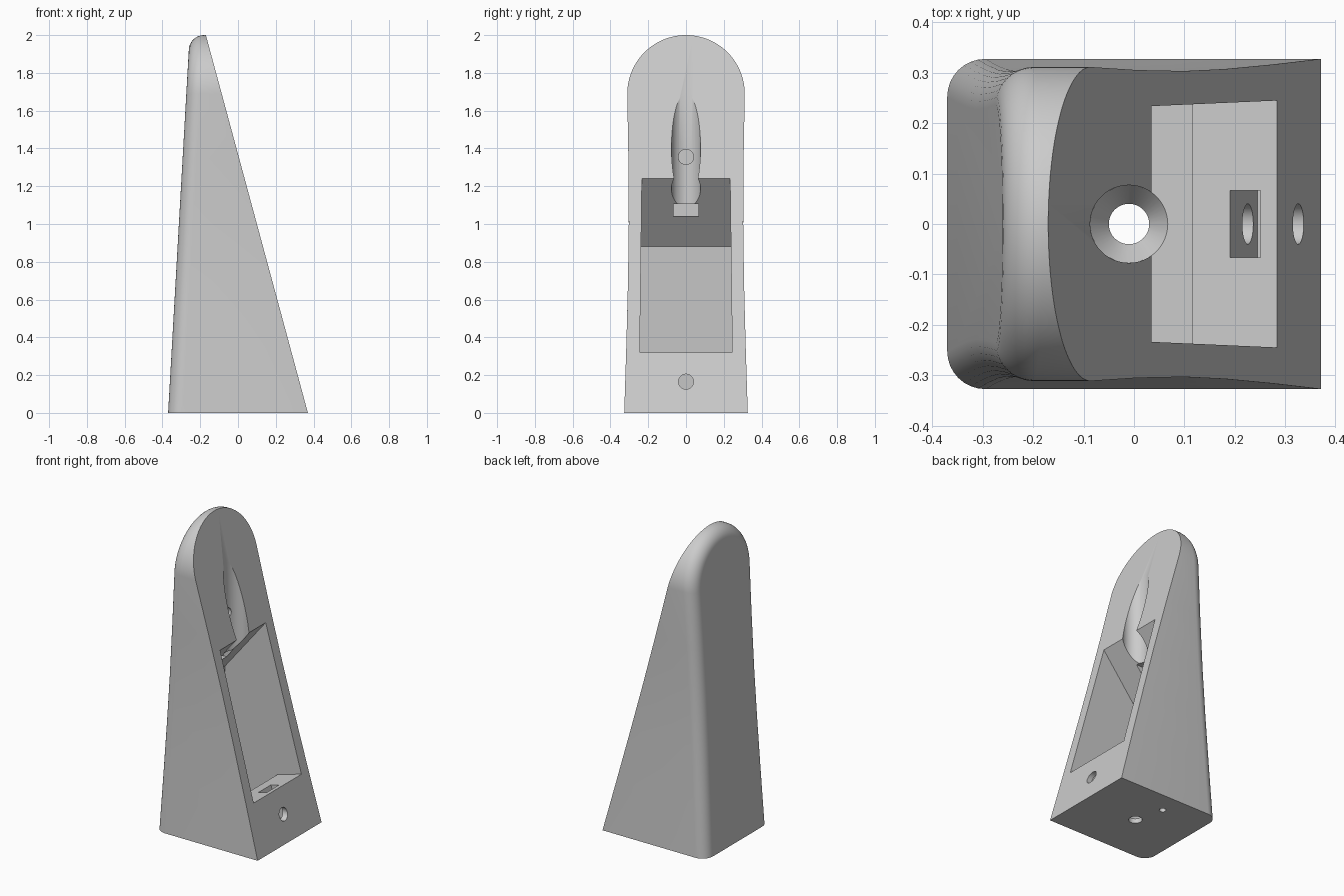
import bpy, bmesh, math
from mathutils import Vector

if "Cube" in bpy.data.objects:
    bpy.data.objects.remove(bpy.data.objects["Cube"], do_unlink=True)

grey = bpy.data.materials.new("plain grey")
grey.use_nodes = True
grey.diffuse_color = (0.6, 0.6, 0.6, 1)
grey.node_tree.nodes["Principled BSDF"].inputs["Base Color"].default_value = (0.6, 0.6, 0.6, 1)


def prism(bm, points, offset):
    """Extrude a closed 3D polygon along an offset."""
    face = bm.faces.new([bm.verts.new(p) for p in points])
    out = bmesh.ops.extrude_face_region(bm, geom=[face], use_keep_orig=True)
    verts = [v for v in out["geom"] if isinstance(v, bmesh.types.BMVert)]
    bmesh.ops.translate(bm, verts=verts, vec=offset)
    bmesh.ops.recalc_face_normals(bm, faces=bm.faces[:])


def make_object(name, bm):
    mesh = bpy.data.meshes.new(name)
    bm.to_mesh(mesh)
    bm.free()
    mesh.materials.append(grey)
    obj = bpy.data.objects.new(name, mesh)
    bpy.context.collection.objects.link(obj)
    return obj


def side_prism(name, profile, half_width):
    """Profile in x, z extruded symmetrically across y."""
    bm = bmesh.new()
    prism(bm, [(x, -half_width, z) for x, z in profile], (0, 2 * half_width, 0))
    return make_object(name, bm)


def lathe(name, profile, x, y, segments=48):
    """Closed solid from (radius, z) rings about a vertical axis."""
    bm = bmesh.new()
    rings = []
    for r, z in profile:
        angles = [2 * math.pi * i / segments for i in range(segments)]
        rings.append([bm.verts.new((x + r * math.cos(a), y + r * math.sin(a), z)) for a in angles])
    for low, high in zip(rings, rings[1:]):
        for i in range(segments):
            j = (i + 1) % segments
            bm.faces.new((low[i], low[j], high[j], high[i]))
    bm.faces.new(rings[0][::-1])
    bm.faces.new(rings[-1])
    bmesh.ops.recalc_face_normals(bm, faces=bm.faces[:])
    return make_object(name, bm)


def bore(name, z, x_start, x_end, radius):
    """Horizontal round drill along x."""
    bm = bmesh.new()
    angles = [2 * math.pi * i / 32 for i in range(32)]
    prism(bm, [(x_start, radius * math.cos(a), z + radius * math.sin(a)) for a in angles],
          (x_end - x_start, 0, 0))
    return make_object(name, bm)


# Body: arched outline with gently waisted sides
sides = [(0.327, 0), (0.316, 0.35), (0.307, 0.7), (0.303, 1.0), (0.305, 1.35)]
radius, centre = 0.311, 1.689
arch = [(radius * math.cos(a), centre + radius * math.sin(a))
        for a in (math.pi * i / 48 for i in range(49))]
outline = sides + arch + [(-y, z) for y, z in reversed(sides)]
bm = bmesh.new()
prism(bm, [(-0.6, y, z) for y, z in outline], (1.2, 0, 0))

# Slanted front and leaning back
for point, normal in (((0.37, 0, 0), (1, 0, 0.27)), ((-0.37, 0, 0), (-1, 0, 0.057))):
    cut = bmesh.ops.bisect_plane(bm, geom=bm.verts[:] + bm.edges[:] + bm.faces[:], dist=1e-5,
                                 plane_co=point, plane_no=normal, clear_outer=True)
    rim = [e for e in cut["geom_cut"] if isinstance(e, bmesh.types.BMEdge)]
    bmesh.ops.edgeloop_fill(bm, edges=rim)
bmesh.ops.recalc_face_normals(bm, faces=bm.faces[:])

# Rounded rim of the back face
back = min(bm.faces, key=lambda f: f.normal.x)
rim = [e for e in back.edges if max(v.co.z for v in e.verts) > 0.01]
bmesh.ops.bevel(bm, geom=rim, offset=0.075, offset_type='OFFSET', segments=8,
                profile=0.5, affect='EDGES', clamp_overlap=False)
bmesh.ops.recalc_face_normals(bm, faces=bm.faces[:])
body = make_object("tapered_housing", bm)

# Hollow with sloping roof, back wall, floor and front ledge
cavity = side_prism("cavity_cutter", [
    (0.135, 1.363), (0.035, 1.24), (-0.258, 0.88), (-0.304, 0.08),
    (0.115, 0.08), (0.115, 0.274), (0.285, 0.32), (0.385, 0.347)], 0.24)
for v in cavity.data.vertices:
    v.co.y *= 1.035 - 0.05 * v.co.z

cutters = [
    cavity,
    # Tool channel ending in a countersunk floor hole
    lathe("channel_cutter", [(0.04, -0.1), (0.04, 0.03), (0.077, 0.0801), (0.077, 2.2)], -0.01, 0),
    lathe("small_base_hole_cutter", [(0.02, -0.1), (0.02, 0.12)], -0.06, 0.19, 24),
    bore("lower_hole_cutter", 0.165, 0.05, 0.5, 0.04),
    bore("upper_hole_cutter", 1.355, -0.19, 0.3, 0.04),
    # Narrow slots in the ledge and in the roof
    side_prism("ledge_slot_cutter", [(0.175, 0.351), (0.235, 0.367), (0.305, 0.109), (0.245, 0.093)], 0.066),
    side_prism("roof_slot_cutter", [(-0.16, 1.04), (-0.04, 1.04), (-0.04, 1.105), (-0.16, 1.105)], 0.065),
]

bpy.context.view_layer.objects.active = body
for cutter in cutters:
    cutter.hide_render = True
    mod = body.modifiers.new(cutter.name, 'BOOLEAN')
    mod.operation = 'DIFFERENCE'
    mod.solver = 'EXACT'
    mod.object = cutter
    bpy.ops.object.modifier_apply(modifier=mod.name)
for cutter in cutters:
    bpy.data.objects.remove(cutter, do_unlink=True)

bpy.ops.object.select_all(action='DESELECT')
body.select_set(True)
bpy.ops.object.shade_smooth_by_angle(angle=math.radians(30))
